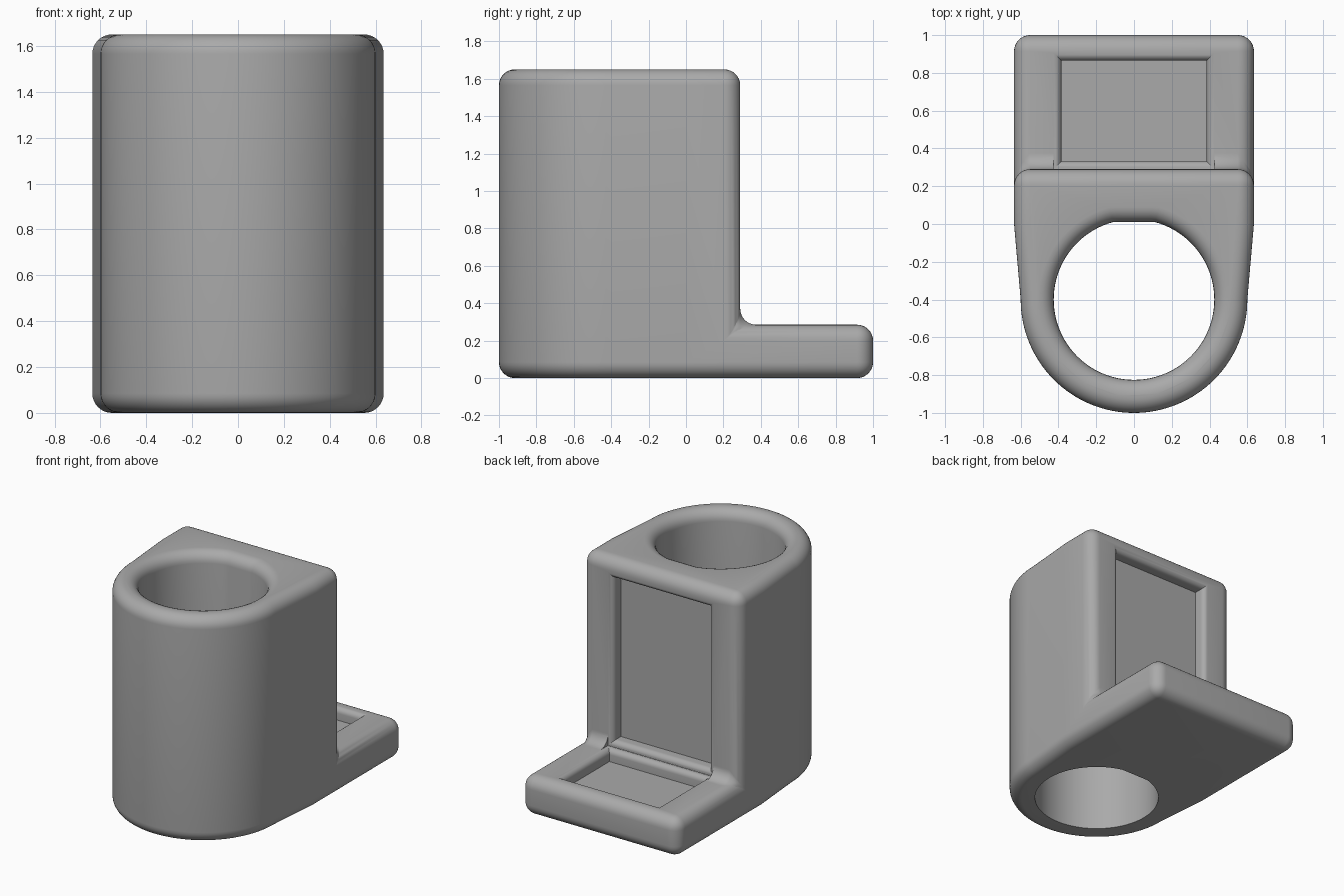
import bpy, bmesh, math

if "Cube" in bpy.data.objects:
    bpy.data.objects.remove(bpy.data.objects["Cube"], do_unlink=True)

HEIGHT, FOOT, BACK, HALF = 1.65, 0.285, 0.29, 0.635
ROUND, LIP = 0.085, 0.04

grey = bpy.data.materials.new("plain_grey")
grey.use_nodes = True
grey.diffuse_color = (0.4, 0.4, 0.4, 1)
grey.node_tree.nodes["Principled BSDF"].inputs["Base Color"].default_value = (0.4, 0.4, 0.4, 1)


def make_object(name, bm):
    bmesh.ops.recalc_face_normals(bm, faces=bm.faces)
    mesh = bpy.data.meshes.new(name)
    bm.to_mesh(mesh)
    bm.free()
    mesh.materials.append(grey)
    obj = bpy.data.objects.new(name, mesh)
    bpy.context.collection.objects.link(obj)
    return obj


def loft(name, rings):
    """Closed solid through a stack of matching rings."""
    bm = bmesh.new()
    loops = [[bm.verts.new(p) for p in ring] for ring in rings]
    for a, b in zip(loops, loops[1:]):
        for i in range(len(a)):
            j = (i + 1) % len(a)
            bm.faces.new((a[i], a[j], b[j], b[i]))
    bm.faces.new(loops[0])
    bm.faces.new(loops[-1])
    return make_object(name, bm)


def lip_steps(radius, steps=6):
    """(depth below surface, outward growth) along a rounded lip."""
    angles = [i * math.pi / 2 / steps for i in range(steps + 1)]
    return [(radius * (1 - math.sin(a)), radius * (1 - math.cos(a))) for a in angles]


# Body: upright holder and rear foot as one rounded solid
def build_body():
    bm = bmesh.new()
    arc = [(0.6 * math.cos(a), -0.4 - 0.6 * math.sin(a))
           for a in (math.pi * i / 64 for i in range(65))]
    front = [(HALF, 0)] + arc + [(-HALF, 0)]
    low = [bm.verts.new((x, y, 0)) for x, y in front]
    high = [bm.verts.new((x, y, HEIGHT)) for x, y in front]
    for i in range(len(front) - 1):
        bm.faces.new((low[i], low[i + 1], high[i + 1], high[i]))
    steps = [(1, 0), (1, FOOT), (BACK, FOOT), (BACK, HEIGHT)]
    left = [bm.verts.new((HALF, y, z)) for y, z in steps]
    right = [bm.verts.new((-HALF, y, z)) for y, z in steps]
    for i in range(3):
        bm.faces.new((left[i], left[i + 1], right[i + 1], right[i]))
    bm.faces.new([low[0]] + left + [high[0]])
    bm.faces.new([low[-1]] + right + [high[-1]])
    bm.faces.new(low + [right[0], left[0]])
    bm.faces.new(high + [right[-1], left[-1]])
    bmesh.ops.recalc_face_normals(bm, faces=bm.faces)
    sharp = [e for e in bm.edges if e.calc_face_angle(0) > math.radians(30)]
    bmesh.ops.bevel(bm, geom=sharp, offset=ROUND, offset_type='OFFSET', segments=8,
                    profile=0.5, affect='EDGES', clamp_overlap=False)
    return make_object("holder_body", bm)


# Round bore with a flat at the rear
def bore_ring(grow, z):
    r = 0.425 + grow
    return [(r * math.cos(a), min(-0.4 + r * math.sin(a), 0.01 + grow), z)
            for a in (math.tau * i / 96 for i in range(96))]


def bore_cutter():
    rings = [bore_ring(0, -0.1)]
    rings += [bore_ring(g, HEIGHT - d) for d, g in lip_steps(0.08)]
    rings.append(bore_ring(0.08, HEIGHT + 0.1))
    return loft("bore_cutter", rings)


# Rectangular recess with rounded lip, on the back wall or the foot
def recess_cutter(name, near, far, depth, place):
    def ring(grow, d):
        x = 0.385 + grow
        return [place(u, v, d) for u, v in ((-x, near - grow), (x, near - grow),
                                            (x, far + grow), (-x, far + grow))]
    rings = [ring(0, depth)] + [ring(g, d) for d, g in lip_steps(LIP)]
    rings.append(ring(LIP, -0.12))
    return loft(name, rings)


body = build_body()
cutters = [
    bore_cutter(),
    recess_cutter("wall_recess_cutter", 0.327, 1.51, 0.09, lambda u, v, d: (u, BACK - d, v)),
    recess_cutter("foot_recess_cutter", 0.332, 0.865, 0.09, lambda u, v, d: (u, v, FOOT - d)),
]
for cutter in cutters:
    cutter.hide_render = True
    cutter.hide_viewport = True
    mod = body.modifiers.new(cutter.name, 'BOOLEAN')
    mod.operation = 'DIFFERENCE'
    mod.solver = 'EXACT'
    mod.object = cutter

# Bake the cuts, drop the cutters and smooth the rounded surfaces
bpy.context.view_layer.update()
result = bpy.data.meshes.new_from_object(body.evaluated_get(bpy.context.evaluated_depsgraph_get()))
body.modifiers.clear()
body.data = result
for cutter in cutters:
    bpy.data.objects.remove(cutter, do_unlink=True)
bpy.ops.object.select_all(action='DESELECT')
body.select_set(True)
bpy.context.view_layer.objects.active = body
bpy.ops.object.shade_smooth_by_angle(angle=math.radians(30))
